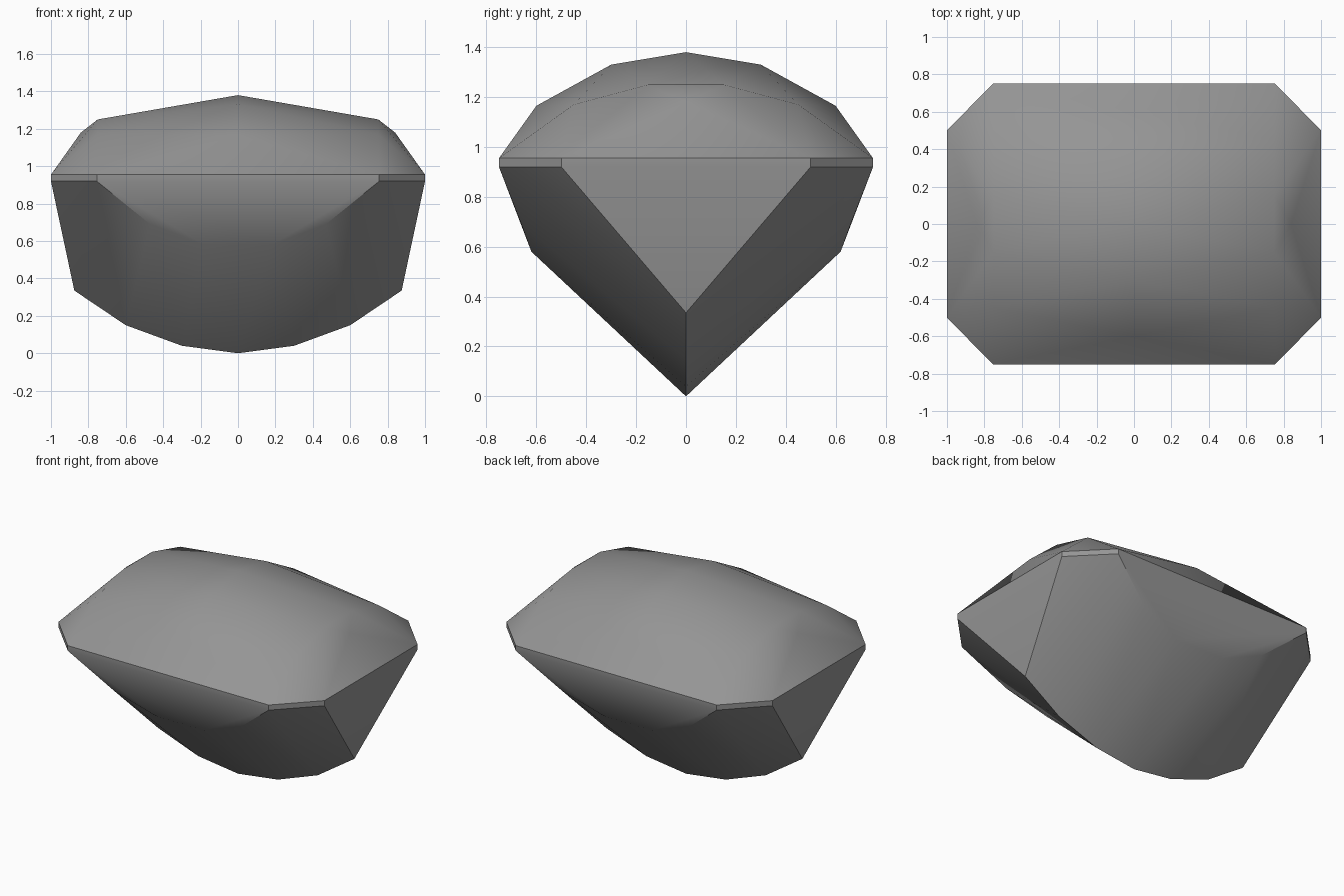
import bpy
import bmesh
import math

cube = bpy.data.objects.get("Cube")
if cube:
    bpy.data.objects.remove(cube, do_unlink=True)

grey = bpy.data.materials.new("stone_grey")
grey.use_nodes = True
colour = (0.3, 0.3, 0.3, 1)
grey.diffuse_color = colour
grey.node_tree.nodes["Principled BSDF"].inputs["Base Color"].default_value = colour


def mirrored(points):
    """Repeat corner points across both upright centre planes."""
    return {(sx * x, sy * y, z) for x, y, z in points
            for sx in (1, -1) for sy in (1, -1)}


# Girdle: thin eight-sided band
girdle = [(x, y, z) for x, y in ((1, 0.5), (0.755, 0.75)) for z in (0.92, 0.955)]

# Crown: arched middle section, lower end sections and a point at each end
crown = [(0, 0, 1.38), (0, 0.3, 1.33), (0, 0.6, 1.165),
         (0.75, 0.15, 1.25), (0.75, 0.45, 1.17), (0.84, 0, 1.18)]

# Pavilion: curved keel and the bulge under each long side
pavilion = [(0, 0, 0), (0.3, 0, 0.04), (0.6, 0, 0.15), (0.875, 0, 0.335),
            (0.18, 0.62, 0.58), (0.47, 0.66, 0.69)]

# Cut stone: wrap the facets around all the corners
bm = bmesh.new()
for point in sorted(mirrored(girdle + crown + pavilion)):
    bm.verts.new(point)
bmesh.ops.convex_hull(bm, input=bm.verts)
bmesh.ops.dissolve_limit(bm, angle_limit=math.radians(0.5),
                         verts=bm.verts, edges=bm.edges)
bmesh.ops.recalc_face_normals(bm, faces=bm.faces)
mesh = bpy.data.meshes.new("cut_gemstone")
bm.to_mesh(mesh)
bm.free()

stone = bpy.data.objects.new("cut_gemstone", mesh)
bpy.context.collection.objects.link(stone)
mesh.materials.append(grey)
bpy.ops.object.select_all(action="DESELECT")
stone.select_set(True)
bpy.context.view_layer.objects.active = stone
bpy.ops.object.shade_smooth_by_angle(angle=math.radians(30))
